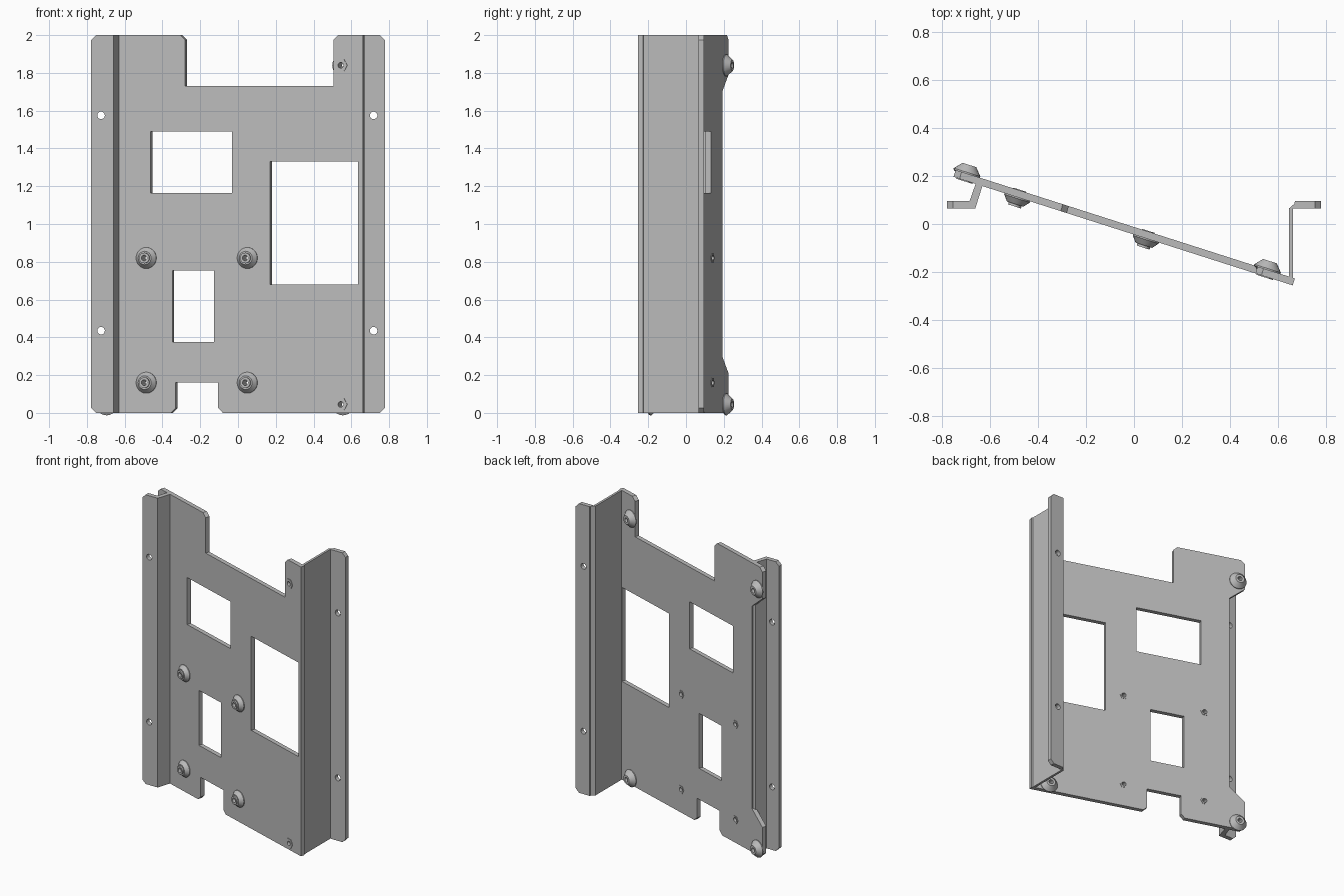
import bpy, bmesh, math
from mathutils import Matrix, Vector

if "Cube" in bpy.data.objects:
    bpy.data.objects.remove(bpy.data.objects["Cube"])

T = 0.03                                   # sheet thickness
SLOPE = math.atan(0.32)                    # tilt of the main plate
C, S = math.cos(SLOPE), math.sin(SLOPE)
Y0 = -0.044                                # front face of the plate at x = 0

metal = bpy.data.materials.new("grey metal")
metal.diffuse_color = (0.5, 0.5, 0.5, 1)
metal.use_nodes = True
metal.node_tree.nodes["Principled BSDF"].inputs["Base Color"].default_value = metal.diffuse_color


def frame(ux, uz, origin):
    """Local x along ux, local y up, local z along uz."""
    m = Matrix((ux, (0, 0, 1), uz)).transposed().to_4x4()
    m.translation = origin
    return m


PLATE = frame((C, -S, 0), (-S, -C, 0), (0, Y0, 0))
FLAT = frame((1, 0, 0), (0, -1, 0), (0, 0.065, 0))


def add(name, bm, matrix=Matrix()):
    bm.transform(matrix)
    bmesh.ops.remove_doubles(bm, verts=bm.verts, dist=1e-5)
    bmesh.ops.recalc_face_normals(bm, faces=bm.faces)
    mesh = bpy.data.meshes.new(name)
    bm.to_mesh(mesh)
    bm.free()
    mesh.materials.clear()
    mesh.materials.append(metal)
    ob = bpy.data.objects.new(name, mesh)
    bpy.context.collection.objects.link(ob)
    return ob


def circle(x, z, r, n=20):
    return [(x + r * math.cos(2 * math.pi * i / n), z + r * math.sin(2 * math.pi * i / n))
            for i in range(n)]


def rect(x0, x1, z0, z1):
    return [(x0, z0), (x1, z0), (x1, z1), (x0, z1)]


def sheet(name, loops, matrix):
    """Flat sheet with holes; its front lies at local z = 0."""
    cu = bpy.data.curves.new(name, 'CURVE')
    cu.dimensions, cu.fill_mode, cu.extrude = '2D', 'BOTH', T / 2
    for pts in loops:
        sp = cu.splines.new('POLY')
        sp.points.add(len(pts) - 1)
        for p, (x, z) in zip(sp.points, pts):
            p.co = (x, z, 0, 1)
        sp.use_cyclic_u = True
    tmp = bpy.data.objects.new(name + " outline", cu)
    bpy.context.collection.objects.link(tmp)
    dg = bpy.context.evaluated_depsgraph_get()
    mesh = bpy.data.meshes.new_from_object(tmp.evaluated_get(dg))
    bm = bmesh.new()
    bm.from_mesh(mesh)
    bpy.data.objects.remove(tmp)
    bpy.data.meshes.remove(mesh)
    for f in bm.faces:
        f.smooth = False
    return add(name, bm, matrix @ Matrix.Translation((0, 0, -T / 2)))


def prism(name, pts, z0=0.0, z1=2.0):
    """Plan profile extruded upward."""
    bm = bmesh.new()
    f = bm.faces.new([bm.verts.new((x, y, z0)) for x, y in pts])
    ext = bmesh.ops.extrude_face_region(bm, geom=[f])
    bmesh.ops.translate(bm, vec=(0, 0, z1 - z0),
                        verts=[v for v in ext['geom'] if isinstance(v, bmesh.types.BMVert)])
    return add(name, bm)


def lathe(name, rings, matrix, n=24):
    """Closed ring shape from (radius, height, sides) sections; 6 sides makes a hexagon."""
    bm = bmesh.new()
    loops = []
    for r, h, sides in rings:
        loop = []
        for i in range(n):
            a = 2 * math.pi * i / n
            step = 2 * math.pi / sides
            k = math.cos(step / 2) / math.cos(a % step - step / 2) if sides < n else 1
            loop.append(bm.verts.new((r * k * math.cos(a), r * k * math.sin(a), h)))
        loops.append(loop)
    for a, b in zip(loops, loops[1:] + loops[:1]):
        for i in range(n):
            j = (i + 1) % n
            bm.faces.new((a[i], a[j], b[j], b[i]))
    ob = add(name, bm, matrix)
    for p in ob.data.polygons:
        p.use_smooth = True
    bpy.context.view_layer.objects.active = ob
    ob.select_set(True)
    bpy.ops.object.shade_smooth_by_angle(angle=math.radians(25))
    ob.select_set(False)


# main sloped plate with notches, windows and fastener holes
front_nuts = [(x, z) for x in (-0.485, 0.05) for z in (0.16, 0.82)]
back_nuts = [(x, z) for x in (-0.705, 0.545) for z in (0.045, 1.84)]
L, M, k = -0.751, -0.648, 0.025
outline = [(L + k, 0), (-0.33 - k, 0), (-0.33, k), (-0.33, 0.16), (-0.105, 0.16),
           (-0.105, k), (-0.105 + k, 0), (0.66, 0), (0.66, 2), (0.505 + k, 2),
           (0.505, 2 - k), (0.505, 1.73), (-0.28, 1.73), (-0.28, 2 - k), (-0.28 - k, 2),
           (L + k, 2), (L, 2 - k), (L, 1.79), (M, 1.70), (M, 0.30), (L, 0.21), (L, k)]
windows = [rect(-0.462, -0.033, 1.165, 1.49), rect(0.17, 0.635, 0.68, 1.33),
           rect(-0.347, -0.128, 0.375, 0.755)]
loops = [[(x / C, z) for x, z in pts] for pts in [outline] + windows]
loops += [circle(x / C, z, 0.016) for x, z in front_nuts + back_nuts]
sheet("main_plate", loops, PLATE)

# side mounting flanges with clipped outer corners
for name, xi, xo, xh in (("left_flange", -0.67, -0.777, -0.725),
                         ("right_flange", 0.67, 0.777, 0.718)):
    c = math.copysign(0.025, xo)
    pts = [(xi, 0), (xo - c, 0), (xo, 0.025), (xo, 1.975), (xo - c, 2), (xi, 2)]
    sheet(name, [pts] + [circle(xh, z, 0.02) for z in (0.435, 1.575)], FLAT)

# bent walls joining the plate to the flanges
prism("left_wall", [(-0.67, 0.065), (-0.66, 0.065), (-0.63, 0.16), (-0.635, 0.188),
                    (-0.656, 0.175), (-0.684, 0.095), (-0.67, 0.095)])
prism("right_wall", [(0.645, -0.25), (0.661, -0.255), (0.661, 0.065), (0.67, 0.065),
                     (0.67, 0.095), (0.68, 0.095), (0.645, 0.065)])

# press-in nuts: cone with a raised collar on one side, hexagon on the other
front_rings = [(0.056, 0, 24), (0.056, 0.005, 24), (0.036, 0.03, 24), (0.028, 0.03, 24),
               (0.028, 0.04, 24), (0.015, 0.04, 24), (0.015, -T - 0.003, 24),
               (0.028, -T - 0.003, 6), (0.028, -T / 2, 6)]
back_rings = [(0.058, 0, 24), (0.058, 0.005, 24), (0.03, 0.037, 24), (0.015, 0.037, 24),
              (0.015, -T - 0.004, 24), (0.036, -T - 0.004, 6), (0.036, -T / 2, 6)]
for x, z in front_nuts:
    lathe("front_nut", front_rings, PLATE @ Matrix.Translation((x / C, z, 0)))
for x, z in back_nuts:
    turn = Matrix.Translation((x / C, z, -T)) @ Matrix.Rotation(math.pi, 4, 'Y')
    lathe("back_nut", back_rings, PLATE @ turn)
